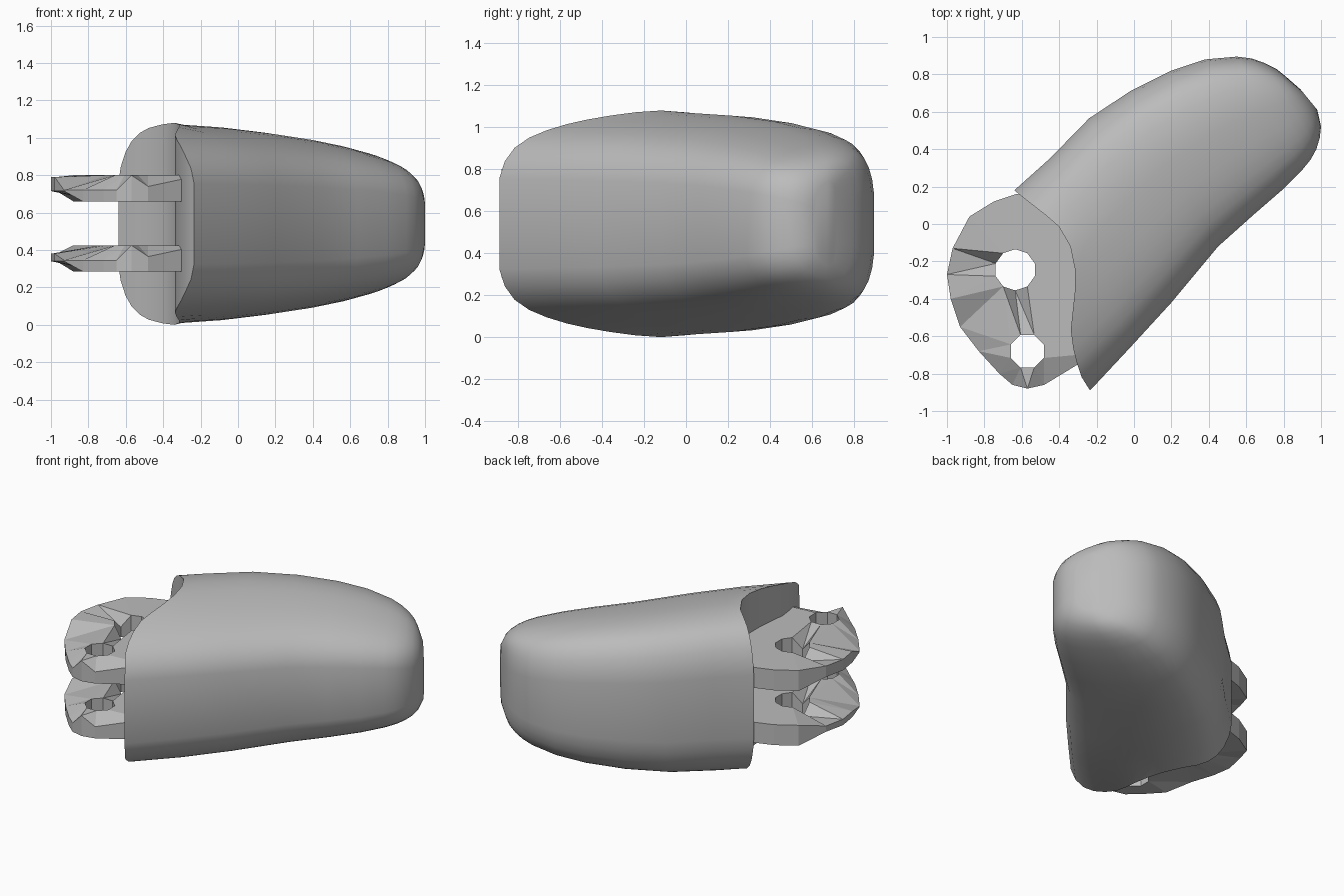
import bpy, bmesh, math
from mathutils import Vector

old = bpy.data.objects.get("Cube")
if old:
    bpy.data.objects.remove(old, do_unlink=True)

grey = bpy.data.materials.new("plain grey")
grey.use_nodes = True
COLOUR = (0.5, 0.5, 0.5, 1)
grey.diffuse_color = COLOUR
grey.node_tree.nodes["Principled BSDF"].inputs["Base Color"].default_value = COLOUR
MID = 0.54


def finish(bm, name, smooth_angle=None):
    bmesh.ops.recalc_face_normals(bm, faces=bm.faces[:])
    mesh = bpy.data.meshes.new(name)
    bm.to_mesh(mesh)
    bm.free()
    obj = bpy.data.objects.new(name, mesh)
    bpy.context.collection.objects.link(obj)
    mesh.materials.append(grey)
    if smooth_angle:
        bpy.ops.object.select_all(action='DESELECT')
        obj.select_set(True)
        bpy.context.view_layer.objects.active = obj
        bpy.ops.object.shade_smooth_by_angle(angle=math.radians(smooth_angle))
    return obj


def along(path, t):
    """Point at fraction t of a polyline's length."""
    pts = [Vector(p) for p in path]
    lengths = [(b - a).length for a, b in zip(pts, pts[1:])]
    d = t * sum(lengths)
    for a, b, l in zip(pts, pts[1:], lengths):
        if d <= l:
            return a.lerp(b, d / l)
        d -= l
    return pts[-1]


# Shell sections: path across the plan, then half height
joint_edge = [(-.64, .18), (-.54, .1), (-.41, 0), (-.34, -.12), (-.31, -.27),
              (-.32, -.42), (-.34, -.55), (-.32, -.7), (-.28, -.82), (-.235, -.89)]
sections = [
    (joint_edge, .54),
    ([(-.45, .35), (-.02, -.66)], .53),
    ([(-.24, .565), (.2, -.42)], .515),
    ([(-.02, .71), (.45, -.12)], .487),
    ([(.2, .82), (.64, .05)], .455),
    ([(.38, .88), (.79, .18)], .42),
    ([(.55, .895), (.9, .29)], .38),
    ([(.63, .885), (.945, .345)], .355),
    ([(.7, .86), (.975, .4)], .33),
    ([(.76, .83), (.993, .46)], .30),
    ([(.81, .79), (1, .52)], .265),
    ([(.89, .72), (.98, .61)], .2),
]
# Upper half of the cross-section: fraction across, fraction of half height
profile = [(0, .4), (.013, .56), (.04, .71), (.075, .82), (.12, .9), (.17, .95), (.25, .985),
           (.35, 1), (.45, .985), (.55, .955), (.64, .92), (.72, .88), (.8, .825),
           (.87, .76), (.93, .67), (.975, .55), (1, .4)]

# Closed fingertip-shaped shell, lofted through the sections
bm = bmesh.new()
rings = []
for path, half_height in sections:
    upper, lower = [], []
    for t, h in profile:
        p = along(path, t)
        upper.append(bm.verts.new((p.x, p.y, MID + h * half_height)))
        lower.append(bm.verts.new((p.x, p.y, MID - h * half_height)))
    rings.append(upper + lower[::-1])
for r, q in zip(rings, rings[1:]):
    for i in range(len(r)):
        j = (i + 1) % len(r)
        bm.faces.new((r[i], r[j], q[j], q[i]))
# End caps as strips joining the upper and lower halves
for r in (rings[0], rings[-1]):
    for i in range(len(profile) - 1):
        bm.faces.new((r[i], r[i + 1], r[-i - 2], r[-i - 1]))
finish(bm, "fingertip_shell", 48)

# Hinge tabs: faceted plates with two pin holes
tab_outline = [(-.45, .18), (-.63, .16), (-.75, .12), (-.88, .04), (-.97, -.13),
               (-1, -.27), (-.98, -.4), (-.93, -.55), (-.83, -.68), (-.72, -.8),
               (-.65, -.86), (-.57, -.88), (-.48, -.86), (-.2, -.69), (-.2, -.3)]
dents = [Vector((-.74, -.21)), Vector((-.635, -.355))]


def circle(x, y, r, n):
    return [(x + r * math.cos(math.tau * (i + .5) / n),
             y + r * math.sin(math.tau * (i + .5) / n)) for i in range(n)]


def hinge_tab(name, bottom, top, thin_rim):
    bm = bmesh.new()
    for loop in (tab_outline, circle(-.635, -.245, .11, 10), circle(-.57, -.68, .095, 8)):
        vs = [bm.verts.new((x, y, bottom)) for x, y in loop]
        for a, b in zip(vs, vs[1:] + vs[:1]):
            bm.edges.new((a, b))
    bmesh.ops.triangle_fill(bm, edges=bm.edges[:], use_beauty=True)
    new = bmesh.ops.extrude_face_region(bm, geom=bm.faces[:], use_keep_orig=True)
    upper = {g for g in new["geom"] if isinstance(g, bmesh.types.BMVert)}
    for v in bm.verts:
        x, y = v.co.xy
        if v in upper:
            v.co.z = top
            if x + y < -1.47:                # sloping outer front rim
                v.co.z -= .08
            elif x > -.5 and y < -.8:        # sloping inner front rim
                v.co.z -= .06
            elif any((v.co.xy - d).length < .03 for d in dents):
                v.co.z -= .07
            elif x < -.9:
                v.co.z -= thin_rim
        elif x < -.92:                       # chamfer under the outer rim
            v.co.z += .055
    return finish(bm, name)


hinge_tab("upper_hinge_tab", .66, .80, .01)
hinge_tab("lower_hinge_tab", .285, .425, .045)
